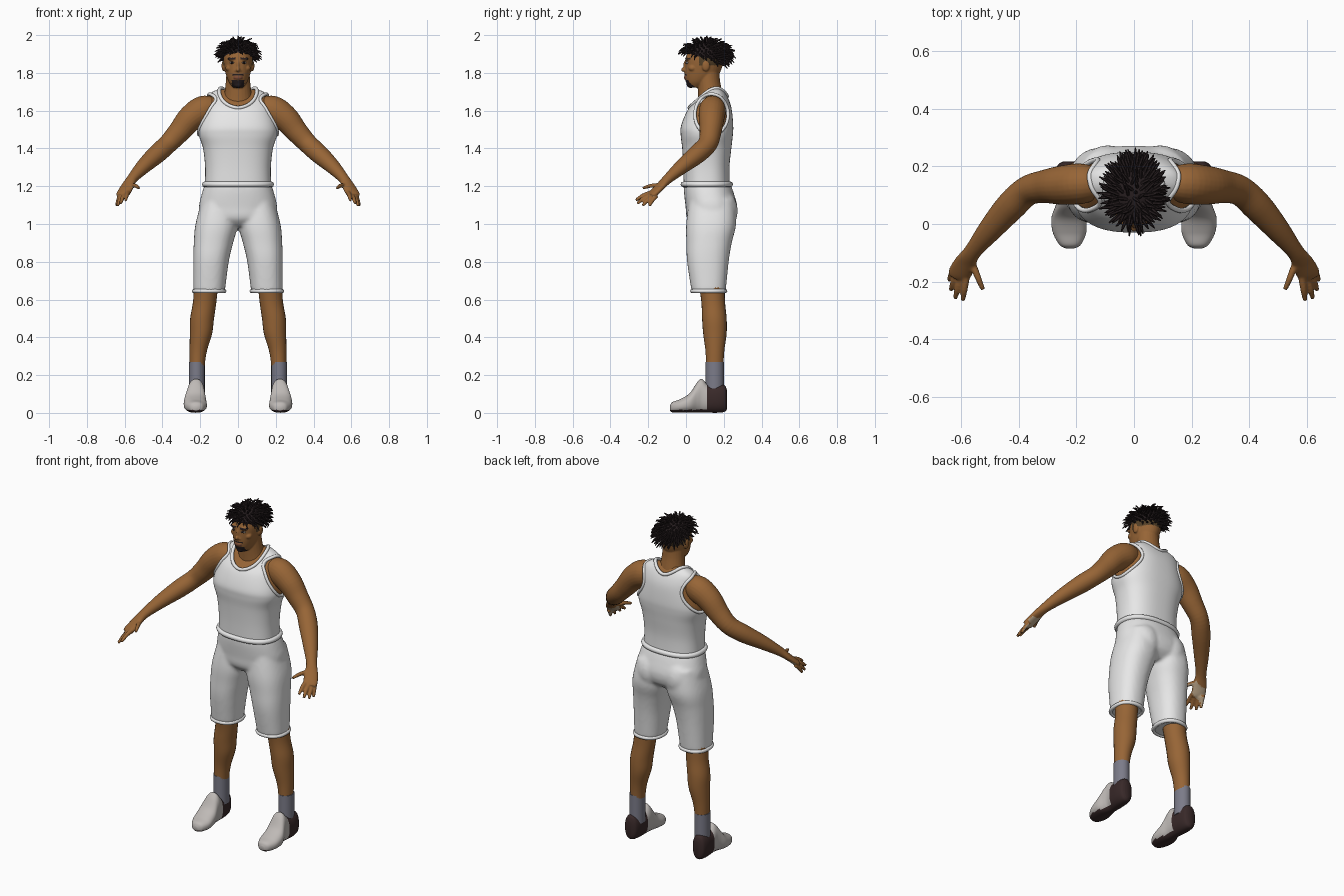
import bpy, bmesh, math, random
from mathutils import Vector, Matrix
from mathutils.bvhtree import BVHTree

random.seed(4)
if "Cube" in bpy.data.objects:
    bpy.data.objects.remove(bpy.data.objects["Cube"])
X, Y, Z = Vector((1, 0, 0)), Vector((0, 1, 0)), Vector((0, 0, 1))
FLAT, SIDE, FRONT = (X, Y), (Y, Z), (X, Z)


def material(name, r, g, b):
    m = bpy.data.materials.new(name)
    m.use_nodes = True
    m.diffuse_color = (r, g, b, 1)
    node = next(n for n in m.node_tree.nodes if n.type == 'BSDF_PRINCIPLED')
    node.inputs["Base Color"].default_value = (r, g, b, 1)
    return m


skin = material("brown skin", .31, .13, .037)
cloth = material("white cloth", .8, .8, .8)
hair = material("black hair", .02, .013, .014)
stubble = material("short stubble", .085, .05, .02)
lip = material("lips", .2, .07, .035)
eye_white = material("eye white", .5, .45, .4)
palm = material("pale palm", .5, .38, .25)
sock_grey = material("sock grey", .2, .2, .25)
shoe_light = material("shoe light grey", .52, .49, .47)
shoe_dark = material("shoe dark brown", .04, .022, .022)


def smooth_path(pts, steps):
    """Catmull-Rom interpolation of rings (x, y, z, a, b)."""
    out = []
    for i in range(len(pts) - 1):
        p, q, r, s = (pts[max(0, min(len(pts) - 1, i + k))] for k in (-1, 0, 1, 2))
        for j in range(steps):
            t = j / steps
            out.append([q0 + t * (r0 - p0) / 2 + t * t * (p0 - 2.5 * q0 + 2 * r0 - s0 / 2)
                        + t ** 3 * (1.5 * (q0 - r0) + (s0 - p0) / 2)
                        for p0, q0, r0, s0 in zip(p, q, r, s)])
    return out + [list(pts[-1])]


def oval(c, u, w, a, b, n, p=2):
    pts = []
    for k in range(n):
        co, si = math.cos(math.tau * k / n), math.sin(math.tau * k / n)
        pts.append(c + u * math.copysign(abs(co) ** (2 / p), co) * a
                   + w * math.copysign(abs(si) ** (2 / p), si) * b)
    return pts


def loft(bm, rings, frame=None, n=24, steps=5, p=2):
    """Skin ovals along a path; without a frame they stand square to the path."""
    path = smooth_path(rings, steps)
    loops = []
    for i, r in enumerate(path):
        if frame:
            u, w = frame
        else:
            t = (Vector(path[min(i + 1, len(path) - 1)][:3]) - Vector(path[max(i - 1, 0)][:3])).normalized()
            u = t.cross(Z)
            u = u.normalized() if u.length > .05 else X
            w = u.cross(t)
        loops.append([bm.verts.new(v) for v in oval(Vector(r[:3]), u, w, r[3], r[4], n, p)])
    for lo, hi in zip(loops, loops[1:]):
        for k in range(n):
            bm.faces.new((lo[k], lo[(k + 1) % n], hi[(k + 1) % n], hi[k]))
    bm.faces.new(loops[0][::-1])
    bm.faces.new(loops[-1])


def ball(bm, c, r):
    bmesh.ops.create_uvsphere(bm, u_segments=24, v_segments=14, radius=1,
                              matrix=Matrix.Translation(c) @ Matrix.Diagonal((*r, 1)))


def evaluated(ob):
    dg = bpy.context.evaluated_depsgraph_get()
    dg.update()
    return bpy.data.meshes.new_from_object(ob.evaluated_get(dg))


def finish(ob, mats, rule=None):
    me = ob.data
    me.materials.clear()
    for m in mats:
        me.materials.append(m)
    for f in me.polygons:
        f.material_index = rule(f.center, f.normal) if rule else 0
    me.shade_smooth()
    me.set_sharp_from_angle(angle=math.radians(50))
    return ob


def build(name, bm, mats, rule=None, voxel=0, relax=4):
    bmesh.ops.recalc_face_normals(bm, faces=bm.faces)
    me = bpy.data.meshes.new(name)
    bm.to_mesh(me)
    ob = bpy.data.objects.new(name, me)
    bpy.context.collection.objects.link(ob)
    if voxel:
        fuse = ob.modifiers.new("fuse", 'REMESH')
        fuse.mode, fuse.voxel_size = 'VOXEL', voxel
        ob.modifiers.new("relax", 'SMOOTH').iterations = relax
        me = evaluated(ob)
        ob.modifiers.clear()
        ob.data = me
    return finish(ob, mats, rule)


def trim(name, pts, r):
    """Rounded cloth edging along a closed path."""
    cu = bpy.data.curves.new(name, 'CURVE')
    cu.dimensions, cu.bevel_depth, cu.bevel_resolution = '3D', r, 2
    sp = cu.splines.new('POLY')
    sp.points.add(len(pts) - 1)
    for q, v in zip(sp.points, pts):
        q.co = (*v, 1)
    sp.use_cyclic_u = True
    tmp = bpy.data.objects.new(name + " path", cu)
    bpy.context.collection.objects.link(tmp)
    me = evaluated(tmp)
    bpy.data.objects.remove(tmp)
    ob = bpy.data.objects.new(name, me)
    bpy.context.collection.objects.link(ob)
    finish(ob, [cloth])


def mirrored(rings, s):
    return [(s * r[0], *r[1:]) for r in rings]


# Vest: solid torso, with neck and arm holes cut out, over a slimmer skin torso
torso = [(0, .11, 1.19, .176, .122), (0, .108, 1.3, .174, .122), (0, .11, 1.4, .185, .13),
         (0, .11, 1.47, .207, .138), (0, .112, 1.52, .205, .138), (0, .125, 1.6, .182, .118),
         (0, .14, 1.65, .17, .09), (0, .15, 1.69, .15, .06), (0, .155, 1.72, .09, .03)]
bm = bmesh.new()
loft(bm, [(x, y, z - .007, a - .009, b - .009) for x, y, z, a, b in torso[2:]], FLAT, 48, p=2.5)
build("skin_torso", bm, [skin])
bm = bmesh.new()
loft(bm, torso, FLAT, 64, 6, 2.5)
surface = BVHTree.FromBMesh(bm)
vest = build("vest", bm, [cloth])
bm = bmesh.new()
loft(bm, [(0, .118, z, .1, .1) for z in (1.54, 1.8)], FLAT, 48)
for s in (-1, 1):
    loft(bm, [(s * x, .135, 1.58, .088, .108) for x in (.125, .4)], SIDE, 48)
cutter = build("hole_cutter", bm, [cloth])
cutter.hide_render = True
cut = vest.modifiers.new("holes", 'BOOLEAN')
cut.operation, cut.solver, cut.object = 'DIFFERENCE', 'EXACT', cutter
cut_mesh = evaluated(vest)
vest.modifiers.clear()
vest.data = cut_mesh
finish(vest, [cloth])
bpy.data.objects.remove(cutter)


def on_vest(pts, d):
    hits = [surface.ray_cast(v, d)[0] for v in pts]
    return [h for h in hits if h]


trim("collar", on_vest(oval(Vector((0, .118, 2)), X, Y, .1, .1, 48), -Z), .01)
for side, s in (("left", 1), ("right", -1)):
    trim(side + "_armhole_edge", on_vest(oval(Vector((s * .5, .135, 1.58)), Y, Z, .088, .108, 48), -s * X), .009)
trim("waistband", oval(Vector((0, .11, 1.21)), X, Y, .176, .124, 64, 2.4), .015)

# Shorts: pelvis, seat and two legs fused together
thigh = [(.1, .137, 1.13, .09, .12), (.113, .133, 1, .112, .132), (.13, .122, .9, .104, .12),
         (.143, .116, .8, .094, .11), (.153, .12, .64, .083, .09)]
bm = bmesh.new()
loft(bm, [(0, .112, 1.21, .176, .124), (0, .122, 1.16, .192, .132), (0, .135, 1.09, .207, .137),
          (0, .133, 1.03, .19, .128), (0, .13, .99, .09, .09)], FLAT, 48, p=2.3)
for s in (-1, 1):
    loft(bm, mirrored(thigh, s), FLAT, 40, p=2.3)
    ball(bm, (s * .09, .19, 1.07), (.092, .084, .11))
build("shorts", bm, [cloth], voxel=.01, relax=6)

# Lower legs, socks, shoes, arms
shin = [(.165, .13, .75, .066, .075), (.175, .143, .6, .062, .063), (.19, .15, .5, .063, .065),
        (.196, .153, .42, .059, .062), (.21, .153, .33, .046, .05), (.216, .152, .25, .04, .046),
        (.22, .152, .12, .038, .044)]
shoe = [(.222, -.085, .025, .014, .013), (.222, -.072, .03, .037, .027), (.224, -.03, .037, .058, .036),
        (.227, .02, .053, .06, .052), (.224, .06, .082, .05, .081), (.222, .085, .09, .046, .089),
        (.224, .12, .074, .046, .073), (.226, .17, .076, .046, .075), (.227, .205, .076, .038, .07),
        (.227, .217, .07, .02, .05)]
arm = [(.11, .14, 1.61, .05, .055), (.18, .14, 1.605, .07, .075), (.25, .135, 1.56, .068, .07),
       (.31, .13, 1.49, .058, .06), (.37, .115, 1.425, .052, .052), (.43, .06, 1.37, .052, .05),
       (.5, -.02, 1.305, .042, .039), (.56, -.095, 1.24, .03, .026), (.585, -.135, 1.2, .038, .02),
       (.606, -.172, 1.163, .04, .018), (.613, -.188, 1.15, .033, .013)]
fingers = [((.565, -.13, 1.205), (.525, -.228, 1.19)), ((.583, -.185, 1.167), (.595, -.266, 1.125)),
           ((.6, -.182, 1.155), (.622, -.258, 1.108)), ((.615, -.17, 1.148), (.637, -.23, 1.097)),
           ((.624, -.155, 1.15), (.643, -.195, 1.095))]
for side, s in (("left", 1), ("right", -1)):
    bm = bmesh.new()
    loft(bm, mirrored(shin, s), FLAT)
    build(side + "_lower_leg", bm, [skin])
    bm = bmesh.new()
    loft(bm, [(s * .218, .152, z, .042, .048) for z in (.1, .2, .27)], FLAT)
    build(side + "_sock", bm, [sock_grey])
    bm = bmesh.new()
    loft(bm, mirrored(shoe, s), FRONT, 36, 8, 2.3)
    build(side + "_shoe", bm, [shoe_light, shoe_dark], lambda c, n: int(c.y > .108 or c.z < .016))
    trim(side + "_shorts_hem", oval(Vector((s * .153, .12, .645)), X, Y, .081, .088, 40, 2.3), .011)
    bm = bmesh.new()
    loft(bm, mirrored(arm, s))
    for base, tip in fingers:
        b, t = Vector(base), Vector(tip)
        mid = b.lerp(t, .55) + Z * .006
        loft(bm, mirrored([(*b, .013, .012), (*mid, .0115, .011), (*t, .008, .008)], s), n=12)
    build(side + "_arm", bm, [skin, palm],
          lambda c, n: int(-.185 < c.y < -.125 and n.z < -.5), voxel=.005, relax=3)

# Head: neck, skull and features fused, beard and stubble coloured by region
bm = bmesh.new()
loft(bm, [(0, .135, 1.6, .09, .07), (0, .13, 1.68, .074, .066), (0, .12, 1.76, .064, .06),
          (0, .115, 1.84, .06, .06)], FLAT)
loft(bm, [(0, .05, 1.722, .026, .032), (0, .064, 1.75, .048, .064), (0, .083, 1.79, .064, .09),
          (0, .094, 1.84, .074, .1), (0, .1, 1.88, .077, .102), (0, .105, 1.92, .07, .09),
          (0, .108, 1.945, .048, .062), (0, .11, 1.957, .02, .03)], FLAT, 32)
ball(bm, (0, -.008, 1.817), (.012, .019, .012))
ball(bm, (0, 0, 1.838), (.009, .014, .03))
ball(bm, (0, .002, 1.775), (.024, .014, .012))
ball(bm, (0, .025, 1.738), (.024, .022, .018))
for s in (-1, 1):
    ball(bm, (s * .012, .001, 1.812), (.009, .011, .009))
    ball(bm, (s * .03, .009, 1.874), (.027, .014, .009))
    ball(bm, (s * .045, .035, 1.825), (.022, .022, .018))
    ball(bm, (s * .076, .105, 1.838), (.011, .021, .03))


def head_colour(c, n):
    ax = abs(c.x)
    if c.y < .045 and ax < .033 and c.z < 1.762 or c.y < .02 and ax < .03 and 1.787 < c.z < 1.795:
        return 1
    if c.y < .025 and .012 < ax < .052 and 1.87 < c.z < 1.88:
        return 1
    if c.y < .012 and ax < .024 and 1.766 < c.z < 1.784:
        return 3
    return 2 if ax < .081 and c.y > .07 and c.z > 1.84 else 0


build("head", bm, [skin, hair, stubble, lip], head_colour, voxel=.004, relax=4)
for side, s in (("left", 1), ("right", -1)):
    bm = bmesh.new()
    ball(bm, (s * .03, .008, 1.854), (.014, .011, .0065))
    build(side + "_eye", bm, [eye_white, hair], lambda c, n: int(abs(abs(c.x) - .03) < .007))

# Hair: cap trimmed on a slope, and short locks spread over it
centre, size = Vector((0, .11, 1.9)), Vector((.081, .108, .066))
slope = Vector((0, .33, 1)).normalized()
edge = Vector((0, 0, 1.908))
bm = bmesh.new()
ball(bm, centre, size)
bmesh.ops.bisect_plane(bm, geom=bm.verts[:] + bm.edges[:] + bm.faces[:], plane_co=edge,
                       plane_no=slope, clear_inner=True)
build("hair_cap", bm, [hair])
bm = bmesh.new()
count = 260
for i in range(count):
    z = 1 - 2 * (i + .5) / count
    turn = i * math.pi * (3 - math.sqrt(5))
    r = math.sqrt(1 - z * z)
    n = Vector((r * math.cos(turn), r * math.sin(turn), z))
    root = centre + n * size
    if (root - edge).dot(slope) < 0:
        continue
    d = Vector((n.x + random.uniform(-.3, .3), n.y + .2 + random.uniform(-.25, .25), n.z * .35)).normalized()
    length = random.uniform(.032, .05)
    a, b = root - d * .008, root + d * length * .55
    c = root + d * length - Z * random.uniform(.004, .02)
    loft(bm, [(*a, .006, .006), (*b, .0055, .0055), (*c, .002, .002)], n=6, steps=2)
build("hair_locks", bm, [hair])
